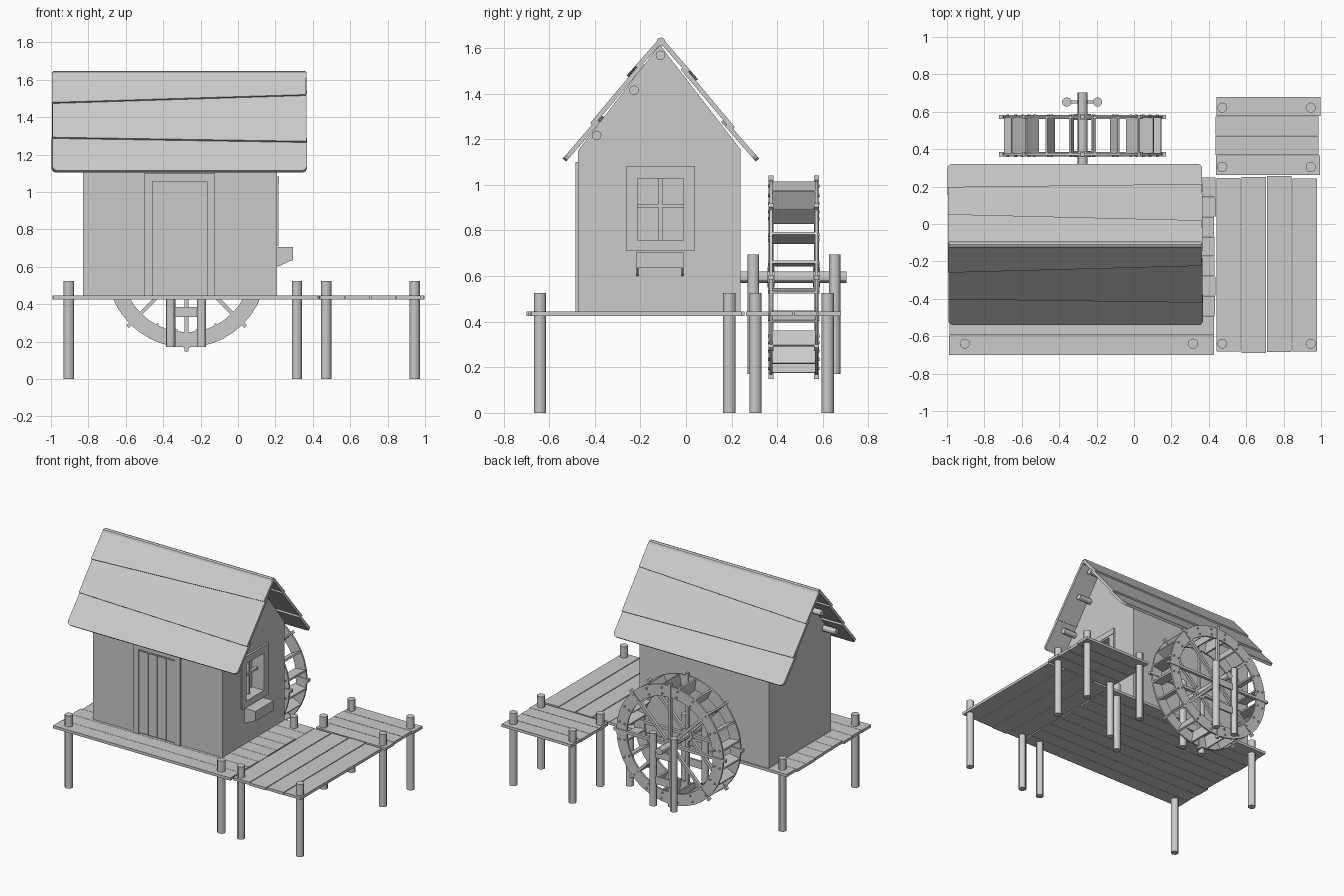
import bpy, bmesh, math, random
from mathutils import Vector, Matrix

if "Cube" in bpy.data.objects:
    bpy.data.objects.remove(bpy.data.objects["Cube"])
random.seed(4)


def finish(name, bm):
    bmesh.ops.recalc_face_normals(bm, faces=bm.faces)
    me = bpy.data.meshes.new(name)
    bm.to_mesh(me)
    bm.free()
    ob = bpy.data.objects.new(name, me)
    bpy.context.collection.objects.link(ob)
    return ob


def add_box(bm, lo, hi, mat=Matrix()):
    c = [(a + b) / 2 for a, b in zip(lo, hi)]
    s = [b - a for a, b in zip(lo, hi)]
    bmesh.ops.create_cube(bm, size=1, matrix=mat @ Matrix.Translation(c) @ Matrix.Diagonal((*s, 1)))


def add_rod(bm, p, q, r, n=12):
    p, q = Vector(p), Vector(q)
    d = q - p
    m = Matrix.Translation((p + q) / 2) @ d.to_track_quat('Z', 'Y').to_matrix().to_4x4()
    bmesh.ops.create_cone(bm, cap_ends=True, segments=n, radius1=r, radius2=r, depth=d.length, matrix=m)


def add_prism(bm, pts, vec):
    """Extrude a closed outline of 3D points along vec."""
    f = bm.faces.new([bm.verts.new(p) for p in pts])
    g = bmesh.ops.extrude_face_region(bm, geom=[f])
    bmesh.ops.translate(bm, vec=vec, verts=[v for v in g['geom'] if isinstance(v, bmesh.types.BMVert)])


def boxes(name, items):
    bm = bmesh.new()
    for lo, hi in items:
        add_box(bm, lo, hi)
    return finish(name, bm)


def rods(name, items, r, n=12):
    bm = bmesh.new()
    for p, q in items:
        add_rod(bm, p, q, r, n)
    ob = finish(name, bm)
    bpy.ops.object.select_all(action='DESELECT')
    ob.select_set(True)
    bpy.context.view_layer.objects.active = ob
    bpy.ops.object.shade_smooth_by_angle()
    return ob


def jit(a=0.008):
    return random.uniform(-a, a)


# Decks made of loose planks
Z0, Z1 = 0.425, 0.445
w = 0.95 / 9
boxes("main_deck", [((-0.985 + jit(), -0.70 + i * w, Z0), (0.433 + jit(.006), -0.702 + (i + 1) * w, Z1))
                    for i in range(9)])
boxes("side_deck", [((0.44 + i * 0.136, -0.687 + jit(), Z0), (0.57 + i * 0.136, 0.25 + jit(), Z1))
                    for i in range(4)])
boxes("back_deck", [((0.437 + jit(.005), 0.263 + i * 0.105, Z0), (0.992 + jit(), 0.365 + i * 0.105, Z1))
                    for i in range(4)])

# Deck posts
spots = [(x, y) for x in (-0.905, 0.315) for y in (-0.64, 0.19)]
spots += [(x, y) for x in (0.472, 0.945) for y in (-0.64, 0.305, 0.622)]
rods("deck_posts", [((x, y, 0), (x, y, 0.525)) for x, y in spots], 0.027)

# House body with a window recess
bm = bmesh.new()
add_prism(bm, [(-0.83, y, z) for y, z in
               ((-0.47, 0.44), (0.24, 0.44), (0.24, 1.155), (-0.115, 1.615), (-0.47, 1.155))], (1.035, 0, 0))
house = finish("house_walls", bm)
cutter = boxes("window_cutter", [((0.12, -0.212, 0.758), (0.3, -0.012, 1.028))])
cutter.hide_render = True
cutter.hide_viewport = True
mod = house.modifiers.new("window", 'BOOLEAN')
mod.object = cutter
mod.solver = 'EXACT'
boxes("corner_board", [((0.17, -0.474, 0.445), (0.208, -0.44, 1.15))])

# Door
boxes("door_frame", [((-0.50, -0.485, 0.445), (-0.457, -0.46, 1.10)),
                     ((-0.167, -0.485, 0.445), (-0.125, -0.46, 1.10)),
                     ((-0.457, -0.485, 1.055), (-0.167, -0.46, 1.10))])
boxes("door_planks", [((-0.455 + i * 0.0725, -0.478, 0.452), (-0.3855 + i * 0.0725, -0.46, 1.042))
                      for i in range(4)])

# Window frame, bars and box
boxes("window_frame", [((0.19, -0.26, 0.71), (0.216, -0.212, 1.08)),
                       ((0.19, -0.012, 0.71), (0.216, 0.038, 1.08)),
                       ((0.19, -0.212, 0.71), (0.216, -0.012, 0.758)),
                       ((0.19, -0.212, 1.028), (0.216, -0.012, 1.08)),
                       ((0.188, -0.26, 1.04), (0.219, 0.04, 1.082))])
boxes("window_bars", [((0.15, -0.12, 0.758), (0.17, -0.104, 1.028)),
                      ((0.15, -0.212, 0.9), (0.17, -0.012, 0.916))])
boxes("window_box", [((0.2, -0.217, 0.635), (0.293, -0.012, 0.705))])
bm = bmesh.new()
for y in (-0.217, -0.02):
    add_prism(bm, [(0.2, y, 0.6), (0.212, y, 0.6), (0.293, y, 0.637), (0.2, y, 0.637)], (0, 0.008, 0))
finish("window_box_brackets", bm)

# Roof: three overlapping boards per slope, seams slightly skewed
RIDGE = Vector((0, -0.11, 1.635))
L = 0.675


def roof_side(name, sy, seams):
    down = Vector((0, sy * 0.42, -0.545)).normalized()
    nor = Vector((0, sy * 0.545, 0.42)).normalized()
    bm = bmesh.new()
    for i in range(3):
        (a0, a1), (b0, b1) = seams[i], seams[i + 1]
        if i:
            a0, a1 = a0 - 0.03, a1 - 0.03
        xl, xr = -0.995 + jit(.004), 0.367 + jit(.004)
        c = 0.025 if i == 2 else 0.004
        outline = [(xl, a0), (xr, a1), (xr - 0.002, b1 - c), (xr - c * .4, b1 - c * .3), (xr - c, b1),
                   (xl + c, b0), (xl + c * .4, b0 - c * .3), (xl, b0 - c)]
        pts = []
        for x, s in outline:
            t = (s - min(a0, a1)) / (max(b0, b1) - min(a0, a1))
            lift = -0.010 + 0.014 * t
            pts.append(RIDGE + Vector((x, 0, 0)) + down * s + nor * lift)
        add_prism(bm, pts, nor * 0.02)
    finish(name, bm)


roof_side("roof_front", -1, [(0, 0), (0.215, 0.16), (0.45, 0.478), (L, L)])
roof_side("roof_back", 1, [(0, 0), (0.235, 0.185), (0.475, 0.50), (L, L)])
rods("ridge_pole", [((-0.99, -0.11, 1.627), (0.36, -0.11, 1.627))], 0.02, 8)
rods("roof_beams", [((-0.93, y, z), (0.31, y, z)) for y, z in
                    ((-0.112, 1.568), (-0.228, 1.415), (-0.392, 1.217))], 0.021)

# Water wheel
C = Vector((-0.275, 0, 0.595))
SIDES = (0.373, 0.572)
N = 40
bm = bmesh.new()
for y in SIDES:
    loops = []
    for r, dy in ((0.345, -.006), (0.427, -.006), (0.427, .006), (0.345, .006)):
        loops.append([bm.verts.new(C + Vector((r * math.cos(2 * math.pi * k / N), y + dy,
                                               r * math.sin(2 * math.pi * k / N)))) for k in range(N)])
    for j in range(4):
        p, q = loops[j], loops[(j + 1) % 4]
        for k in range(N):
            m = (k + 1) % N
            bm.faces.new((p[k], p[m], q[m], q[k]))
finish("wheel_rims", bm)

bm = bmesh.new()
for y in SIDES:
    for k in range(8):
        m = Matrix.Translation(C) @ Matrix.Rotation(k * math.pi / 4, 4, 'Y')
        add_box(bm, (0.02, y - 0.011, -0.01), (0.447, y + 0.011, 0.01), m)
finish("wheel_spokes", bm)

paddles, bolts = bmesh.new(), []
for k in range(20):
    m = Matrix.Translation(C) @ Matrix.Rotation(math.radians(9 + 18 * k), 4, 'Y')
    add_box(paddles, (0.335, SIDES[0], -0.006), (0.425, SIDES[1], 0.006), m)
    for y, s in zip(SIDES, (-1, 1)):
        for r in (0.363, 0.405):
            bolts.append((m @ Vector((r, y, 0)), m @ Vector((r, y + s * 0.014, 0))))
finish("wheel_paddles", paddles)
rods("wheel_bolts", bolts, 0.007, 8)
rods("wheel_axle", [((-0.275, 0.23, 0.595), (-0.275, 0.703, 0.595))], 0.026)
rods("wheel_hubs", [((-0.275, y - 0.016, 0.595), (-0.275, y + 0.016, 0.595)) for y in SIDES], 0.045, 16)

# Axle supports
rods("axle_posts", [((x, y, 0.17), (x, y, 0.695)) for x in (-0.36, -0.195) for y in (0.295, 0.652)], 0.025)
boxes("axle_crossbars", [((-0.345, y - 0.007, 0.33), (-0.21, y + 0.007, 0.385)) for y in (0.295, 0.652)]
      + [((-0.345, y - 0.007, 0.52), (-0.21, y + 0.007, 0.57)) for y in (0.295, 0.652)])
